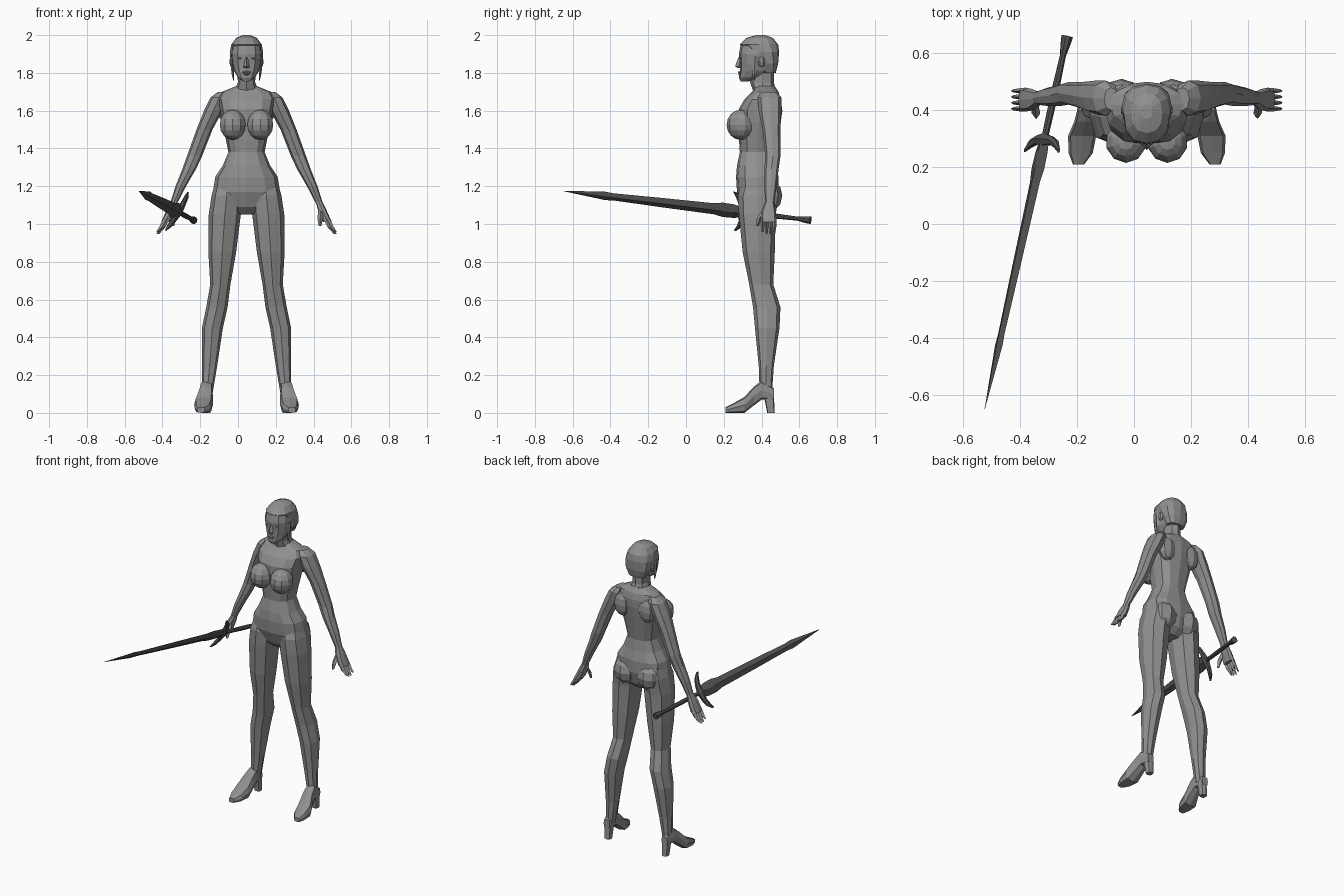
import bpy
import bmesh
import math
from mathutils import Matrix, Vector

# Remove the default cube only
default_cube = bpy.data.objects.get("Cube")
if default_cube:
    bpy.data.objects.remove(default_cube, do_unlink=True)


def make_material(name, value):
    material = bpy.data.materials.new(name)
    material.use_nodes = True
    colour = (value, value, value, 1)
    material.diffuse_color = colour
    shader = material.node_tree.nodes["Principled BSDF"]
    shader.inputs["Base Color"].default_value = colour
    shader.inputs["Roughness"].default_value = 0.8
    return material


body_grey = make_material("body grey", 0.28)
sword_grey = make_material("dark steel grey", 0.085)
body_place = Matrix.Translation((0.045, 0, 0))


def finish(name, bm, material, place):
    bmesh.ops.recalc_face_normals(bm, faces=bm.faces[:])
    mesh = bpy.data.meshes.new(name)
    bm.to_mesh(mesh)
    bm.free()
    mesh.materials.append(material)
    part = bpy.data.objects.new(name, mesh)
    part.matrix_world = place
    bpy.context.collection.objects.link(part)
    return part


def axis_point(axis, t, a, b):
    if axis == "z":
        return Vector((a, b, t))
    if axis == "y":
        return Vector((a, t, b))
    return Vector((t, a, b))


def loft(name, rows, sides=8, power=0.85, axis="z", flip=1,
         material=body_grey, place=body_place):
    """Skin cross-sections given as (position, low a, high a, low b, high b)."""
    bm = bmesh.new()
    rings = []
    for t, a_low, a_high, b_low, b_high in rows:
        ring = []
        for i in range(sides):
            angle = math.tau * i / sides
            c, s = math.cos(angle), math.sin(angle)
            c = math.copysign(abs(c) ** power, c) if abs(c) > 1e-6 else 0
            s = math.copysign(abs(s) ** power, s) if abs(s) > 1e-6 else 0
            a = (a_low + a_high + (a_high - a_low) * c) / 2
            b = (b_low + b_high + (b_high - b_low) * s) / 2
            point = axis_point(axis, t, a, b)
            point.x *= flip
            ring.append(bm.verts.new(point))
        rings.append(ring)
    for lower, upper in zip(rings, rings[1:]):
        for i in range(sides):
            j = (i + 1) % sides
            bm.faces.new((lower[i], lower[j], upper[j], upper[i]))
    bm.faces.new(rings[0])
    bm.faces.new(rings[-1])
    return finish(name, bm, material, place)


def centred(rows):
    """Expand (position, half width, low, high) into full cross-sections."""
    return [(t, -half, half, low, high) for t, half, low, high in rows]


def lump(name, centre, radii, segments=8, rings=6):
    bm = bmesh.new()
    place = Matrix.Translation(centre) @ Matrix.Diagonal((*radii, 1))
    bmesh.ops.create_uvsphere(bm, u_segments=segments, v_segments=rings,
                              radius=1, matrix=place)
    return finish(name, bm, body_grey, body_place)


# Torso from the crotch up to the base of the neck
loft("torso", centred([
    (1.05, .05, .34, .43),
    (1.09, .12, .30, .47),
    (1.17, .178, .27, .49),
    (1.25, .165, .265, .49),
    (1.31, .125, .27, .475),
    (1.38, .096, .285, .465),
    (1.45, .11, .28, .475),
    (1.54, .13, .28, .49),
    (1.61, .14, .28, .5),
    (1.66, .15, .31, .5),
    (1.7, .13, .35, .49),
    (1.73, .055, .37, .47),
]), sides=12, power=.8)

# Neck and head
loft("neck", centred([
    (1.69, .07, .36, .48),
    (1.75, .046, .34, .465),
    (1.83, .048, .34, .465),
]))
loft("head", centred([
    (1.755, .02, .29, .33),
    (1.775, .045, .28, .39),
    (1.81, .066, .285, .45),
    (1.85, .078, .285, .47),
    (1.9, .083, .28, .48),
    (1.95, .075, .29, .48),
    (1.98, .05, .33, .45),
]), sides=12, power=.8)
loft("hair_cap", centred([
    (1.8, .06, .41, .475),
    (1.85, .083, .38, .488),
    (1.91, .088, .33, .493),
    (1.95, .081, .284, .488),
    (1.985, .055, .32, .46),
    (2.0, .02, .37, .42),
]), sides=12, power=.85)

# Face details
loft("nose", centred([
    (1.825, .014, .275, .3),
    (1.835, .016, .26, .3),
    (1.885, .006, .278, .3),
]), sides=4, power=1)
lump("upper_lip", (0, .287, 1.803), (.025, .013, .006))
lump("lower_lip", (0, .289, 1.792), (.02, .013, .006))

# Arm, hand, leg and shoe sections, drawn for the left side
arm_rows = [
    (1.7, .1, .15, .4, .48),
    (1.67, .1, .19, .38, .505),
    (1.6, .125, .225, .385, .505),
    (1.5, .18, .265, .405, .5),
    (1.36, .235, .315, .42, .5),
    (1.29, .268, .34, .415, .49),
    (1.2, .32, .376, .415, .48),
    (1.1, .372, .407, .42, .465),
]
palm_rows = [
    (1.12, .365, .4, .42, .465),
    (1.07, .38, .425, .4, .475),
    (1.01, .405, .452, .395, .48),
]
leg_rows = [
    (1.22, .04, .165, .3, .47),
    (1.15, .025, .185, .275, .49),
    (1.05, .03, .2, .28, .475),
    (.85, .055, .202, .3, .47),
    (.68, .085, .192, .335, .462),
    (.56, .1, .213, .355, .5),
    (.45, .125, .236, .365, .495),
    (.25, .155, .236, .385, .465),
    (.1, .18, .237, .39, .455),
]
shoe_rows = [
    (.465, .19, .235, .07, .13),
    (.4, .18, .245, .07, .17),
    (.36, .178, .255, .04, .14),
    (.31, .178, .277, 0, .085),
    (.25, .19, .275, 0, .05),
    (.21, .22, .26, 0, .03),
]
heel_rows = [
    (0, .19, .23, .43, .47),
    (.1, .185, .235, .41, .465),
]

for side, label in ((1, "left"), (-1, "right")):
    # Rounded masses of the body
    lump(label + "_breast", (side * .073, .29, 1.525), (.072, .075, .08), 10, 8)
    lump(label + "_buttock", (side * .085, .43, 1.15), (.085, .08, .09))
    lump(label + "_shoulder_blade", (side * .09, .47, 1.6), (.06, .04, .08))
    lump(label + "_ear", (side * .08, .4, 1.86), (.012, .02, .03), 6, 4)
    lump(label + "_eye", (side * .034, .297, 1.877), (.016, .012, .007), 6, 4)
    loft(label + "_hair_lock", [
        (1.76, .066, .07, .36, .365),
        (1.8, .065, .08, .35, .375),
        (1.89, .07, .087, .34, .39),
    ], sides=4, flip=side)

    # Limbs
    loft(label + "_arm", arm_rows, flip=side)
    loft(label + "_leg", leg_rows, sides=8, flip=side)
    loft(label + "_shoe", shoe_rows, axis="y", power=.6, flip=side)
    loft(label + "_heel", heel_rows, power=.6, flip=side)

    # Hand with four fingers and a thumb
    loft(label + "_palm", palm_rows, power=.7, flip=side)
    for finger in range(4):
        front = .396 + finger * .021
        back = front + .019
        tip = .94 + .012 * abs(finger - 1.5)
        loft(f"{label}_finger_{finger + 1}", [
            (1.03, .405, .44, front, back),
            (.985, .428, .462, front, back),
            (tip, .463, .478, front + .004, back - .004),
        ], sides=4, power=.7, flip=side)
    loft(label + "_thumb", [
        (1.07, .38, .405, .4, .43),
        (1.03, .375, .405, .375, .405),
        (.99, .382, .396, .37, .385),
    ], sides=4, power=.7, flip=side)

# Sword frame: local z runs from pommel to tip, local x across the blade
pommel_end = Vector((-.235, .66, 1.02))
blade_tip = Vector((-.525, -.65, 1.175))
length = (blade_tip - pommel_end).length
along = (blade_tip - pommel_end).normalized()
across = Vector((.51, 0, .86))
across = (across - along * across.dot(along)).normalized()
flat = along.cross(across)
sword_place = Matrix((across, flat, along)).transposed().to_4x4()
sword_place.translation = pommel_end


def sword_part(name, profile, sides):
    rows = [(t, -wide, wide, -thick, thick) for t, wide, thick in profile]
    return loft(name, rows, sides, 1, material=sword_grey, place=sword_place)


sword_part("sword_grip", [
    (0, .021, .021),
    (.03, .018, .018),
    (.07, .011, .011),
    (.2, .014, .014),
    (.37, .012, .012),
], 8)
sword_part("sword_blade", [
    (.37, .03, .014),
    (.42, .042, .014),
    (.48, .044, .013),
    (.53, .034, .012),
    (.8, .029, .011),
    (1.08, .022, .009),
    (1.12, .026, .009),
    (length, .001, .001),
], 4)
guard_rows = [
    (0, -.022, .022, .35, .4),
    (.05, -.015, .015, .36, .393),
    (.09, -.012, .012, .375, .407),
    (.118, -.004, .004, .405, .422),
]
for side, label in ((1, "upper"), (-1, "lower")):
    loft(label + "_guard", guard_rows, 6, 1, "x", side, sword_grey, sword_place)
